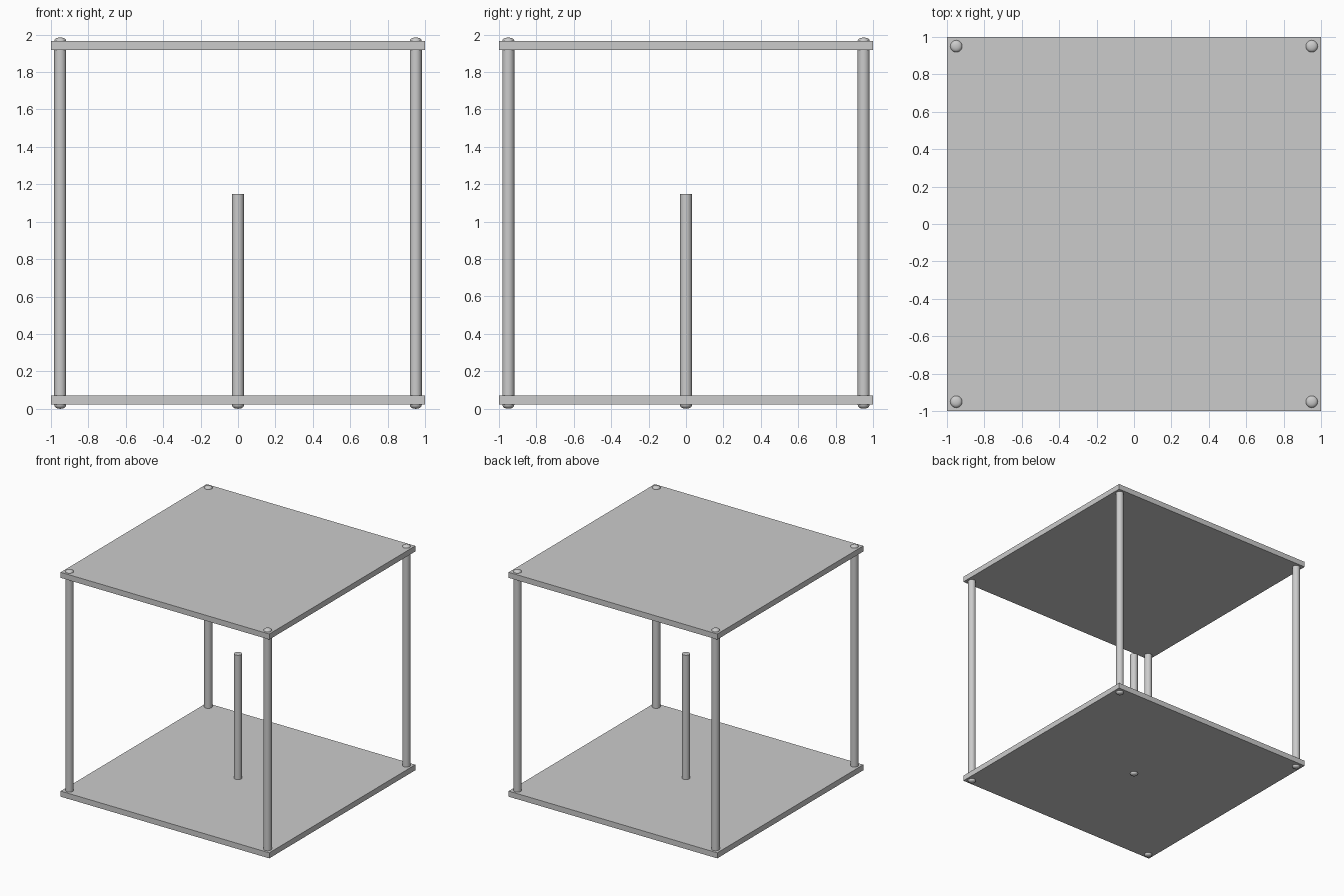
import bpy, bmesh, math

if "Cube" in bpy.data.objects:
    bpy.data.objects.remove(bpy.data.objects["Cube"])

POST = 0.95      # corner post offset
R = 0.032        # post and screw head radius
PLATE_T = 0.048  # plate thickness
LOW, HIGH = 0.022, 1.918  # undersides of the plates


def finish(name, bm):
    bmesh.ops.recalc_face_normals(bm, faces=bm.faces)
    mesh = bpy.data.meshes.new(name)
    bm.to_mesh(mesh)
    bm.free()
    obj = bpy.data.objects.new(name, mesh)
    bpy.context.collection.objects.link(obj)
    bpy.context.view_layer.objects.active = obj
    bpy.ops.object.select_all(action='DESELECT')
    obj.select_set(True)
    bpy.ops.object.shade_smooth_by_angle(angle=math.radians(35))
    return obj


def plate(name, z):
    bm = bmesh.new()
    bmesh.ops.create_cube(bm, size=1)
    for v in bm.verts:
        v.co = (v.co.x * 2, v.co.y * 2, z + (v.co.z + 0.5) * PLATE_T)
    finish(name, bm)


def turned(name, x, y, profile, steps=32):
    """Revolve a (radius, z) profile around a vertical axis."""
    bm = bmesh.new()
    verts = [bm.verts.new((x + r, y, z)) for r, z in profile]
    edges = [bm.edges.new(p) for p in zip(verts, verts[1:])]
    bmesh.ops.spin(bm, geom=verts + edges, cent=(x, y, 0), axis=(0, 0, 1),
                   angle=math.tau, steps=steps)
    bmesh.ops.remove_doubles(bm, verts=bm.verts, dist=1e-5)
    finish(name, bm)


def rod(name, x, y, z0, z1):
    turned(name, x, y, [(0, z0), (R, z0), (R, z1), (0, z1)])


def screw_head(name, x, y, z, direction, height):
    dome = [(1, 0), (0.98, 0.25), (0.85, 0.6), (0.6, 0.85), (0.3, 0.97), (0, 1)]
    turned(name, x, y, [(0, z)] + [(r * R, z + direction * h * height)
                                   for r, h in dome])


# Square plates
plate("bottom_plate", LOW)
plate("top_plate", HIGH)

# Corner posts with a screw head above and below
for sx, side in ((-1, "left"), (1, "right")):
    for sy, end in ((-1, "front"), (1, "back")):
        x, y = sx * POST, sy * POST
        tag = f"{end}_{side}"
        rod(f"{tag}_post", x, y, LOW + PLATE_T, HIGH)
        screw_head(f"{tag}_top_screw", x, y, HIGH + PLATE_T, 1, 0.018)
        screw_head(f"{tag}_bottom_screw", x, y, LOW, -1, LOW)

# Central column of stacked spacers
levels = [LOW + PLATE_T, 0.26, 0.65, 0.90, 1.147]
for i, (a, b) in enumerate(zip(levels, levels[1:])):
    rod(f"centre_spacer_{i + 1}", 0, 0, a, b)
screw_head("centre_bottom_screw", 0, 0, LOW, -1, LOW)
